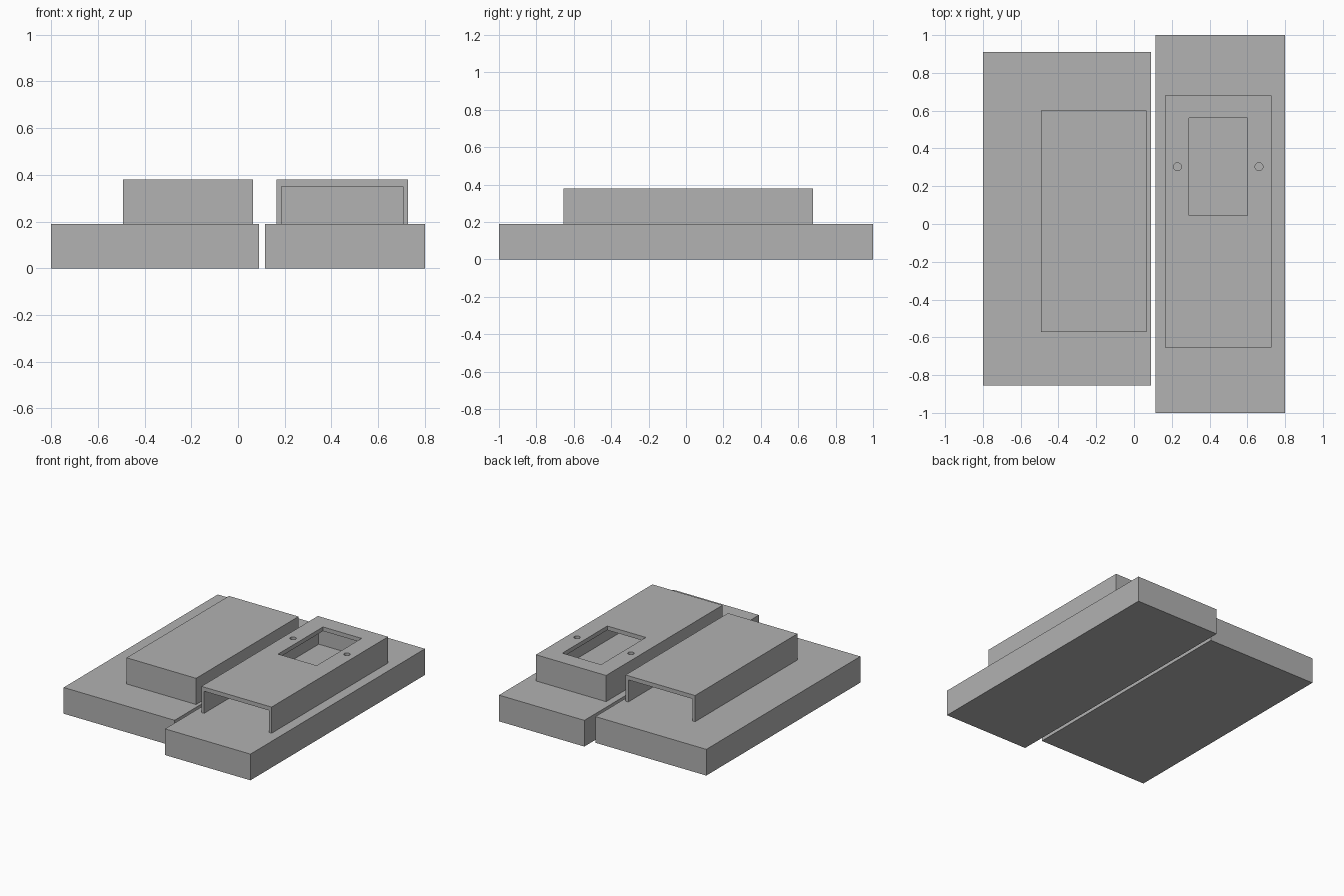
import bpy
import bmesh
from mathutils import Matrix, Vector

if "Cube" in bpy.data.objects:
    bpy.data.objects.remove(bpy.data.objects["Cube"])

SLAB_TOP, ROOF_UNDER, ROOF_TOP = 0.19, 0.35, 0.38
WALL = 0.022

grey = bpy.data.materials.new("plain_grey")
grey.diffuse_color = (0.445, 0.445, 0.445, 1)
grey.use_nodes = True
grey.node_tree.nodes["Principled BSDF"].inputs["Base Color"].default_value = grey.diffuse_color


def add_object(name, bm, cutter=False):
    mesh = bpy.data.meshes.new(name)
    bm.to_mesh(mesh)
    bm.free()
    mesh.materials.append(grey)
    obj = bpy.data.objects.new(name, mesh)
    bpy.context.collection.objects.link(obj)
    if cutter:
        obj.hide_render = True
        obj.display_type = 'WIRE'
    return obj


def box(name, x, y, z, cutter=False):
    """Box from (min, max) pairs."""
    bm = bmesh.new()
    size = Vector((x[1] - x[0], y[1] - y[0], z[1] - z[0]))
    mid = Vector((x[0] + x[1], y[0] + y[1], z[0] + z[1])) / 2
    bmesh.ops.create_cube(bm, size=1,
                          matrix=Matrix.Translation(mid) @ Matrix.Diagonal(size).to_4x4())
    return add_object(name, bm, cutter)


def drill(name, x, y, radius):
    """Vertical round cutter through the roof."""
    bm = bmesh.new()
    bmesh.ops.create_cone(bm, cap_ends=True, segments=32, radius1=radius, radius2=radius,
                          depth=0.12, matrix=Matrix.Translation((x, y, ROOF_TOP)))
    return add_object(name, bm, True)


def cut(obj, cutter):
    mod = obj.modifiers.new(cutter.name, 'BOOLEAN')
    mod.operation = 'DIFFERENCE'
    mod.solver = 'EXACT'
    mod.object = cutter


def cover(name, x, y, open_front):
    """Hollow cover with no floor and one open end."""
    shell = box(name, x, y, (SLAB_TOP, ROOF_TOP))
    inner_y = (y[0] - 0.1, y[1] - WALL) if open_front else (y[0] + WALL, y[1] + 0.1)
    cut(shell, box(name + "_hollow_cutter", (x[0] + WALL, x[1] - WALL), inner_y,
                   (SLAB_TOP - 0.1, ROOF_UNDER), True))
    return shell


# Two base slabs with a narrow gap between them
box("left_slab", (-0.80, 0.09), (-0.855, 0.91), (0, SLAB_TOP))
box("right_slab", (0.115, 0.80), (-1.0, 1.0), (0, SLAB_TOP))

# Left cover, open at the back
cover("left_cover", (-0.493, 0.065), (-0.573, 0.60), open_front=False)

# Right cover, open at the front, with a roof window and two round holes
right = cover("right_cover", (0.165, 0.728), (-0.655, 0.68), open_front=True)
cut(right, box("window_cutter", (0.29, 0.60), (0.045, 0.56), (0.30, 0.45), True))
for side, x in (("left", 0.23), ("right", 0.662)):
    cut(right, drill(side + "_hole_cutter", x, 0.303, 0.021))
